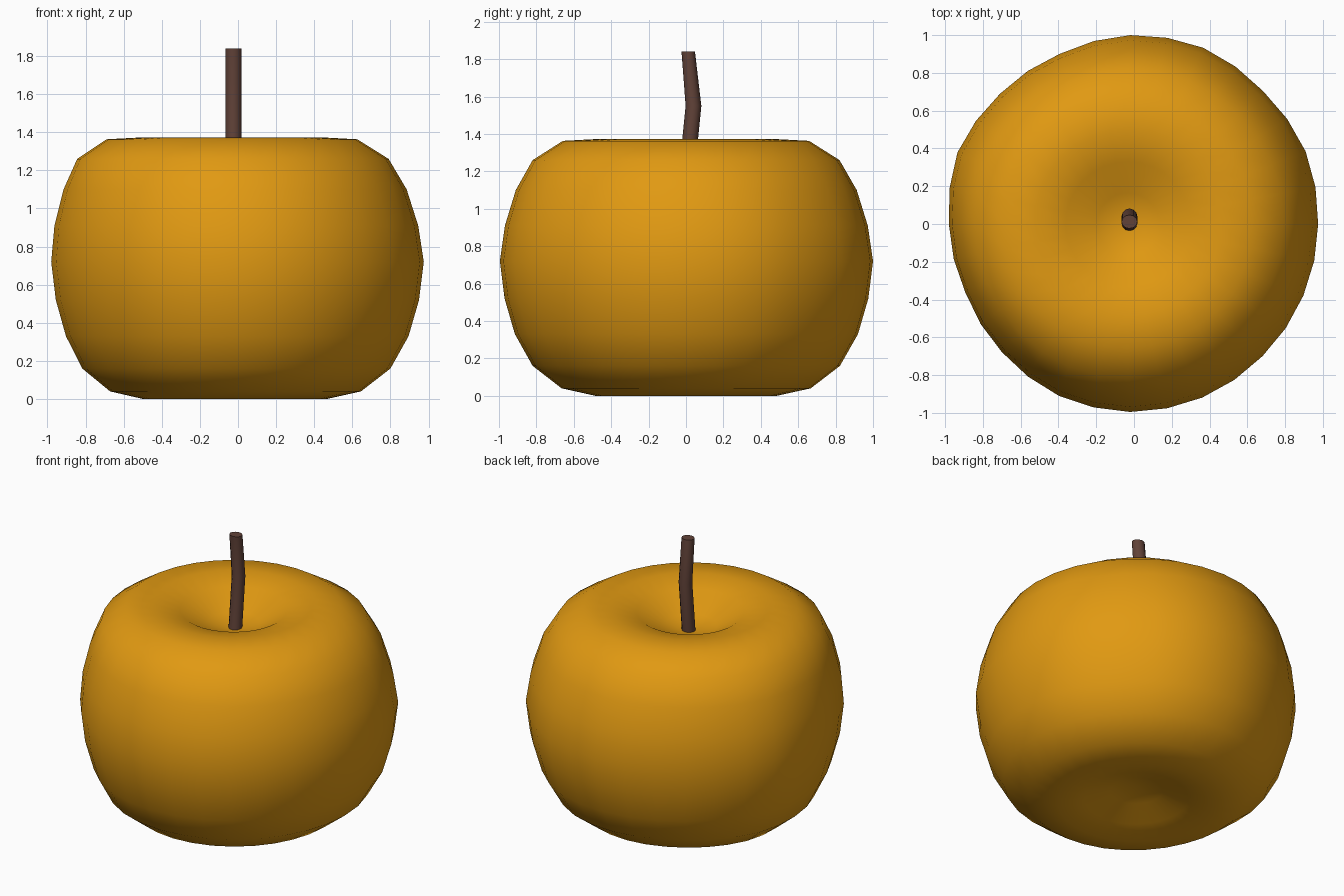
import bpy, bmesh, math

if "Cube" in bpy.data.objects:
    bpy.data.objects.remove(bpy.data.objects["Cube"])

SEG = 32
# (radius, height, lopsidedness) rings from the bottom dimple to the top dimple
PROFILE = [(0.16, 0.085, 0.3), (0.32, 0.03, 0.4), (0.485, 0.0, 0.5), (0.665, 0.04, 0.6),
           (0.82, 0.16, 0.8), (0.915, 0.33, 1), (0.97, 0.52, 1), (0.995, 0.72, 1),
           (0.968, 0.91, 0.8), (0.91, 1.10, 0.6), (0.82, 1.26, 0.2), (0.658, 1.363, 0),
           (0.49, 1.372, 0), (0.33, 1.335, 0), (0.165, 1.24, 0)]
BOTTOM, TOP = 0.11, 1.205
# gentle irregularity of the outline every 22.5 degrees
WOBBLE = [1.0, 1.01, 1.0, 1.015, 1.005, 0.98, 0.98, 0.995,
          0.965, 0.95, 0.965, 0.99, 1.0, 1.0, 0.995, 0.997]


def material(name, color):
    m = bpy.data.materials.new(name)
    m.diffuse_color = (*color, 1)
    m.use_nodes = True
    m.node_tree.nodes["Principled BSDF"].inputs["Base Color"].default_value = m.diffuse_color
    return m


def loft(name, rings, bottom, top, mat):
    """Skin a stack of rings and close both ends with a fan to a pole."""
    bm = bmesh.new()
    loops = [[bm.verts.new(p) for p in ring] for ring in rings]
    n = len(loops[0])
    lo, hi = bm.verts.new(bottom), bm.verts.new(top)
    for i in range(n):
        j = (i + 1) % n
        for a, b in zip(loops, loops[1:]):
            bm.faces.new((a[i], a[j], b[j], b[i]))
        bm.faces.new((lo, loops[0][j], loops[0][i]))
        bm.faces.new((hi, loops[-1][i], loops[-1][j]))
    me = bpy.data.meshes.new(name)
    bm.to_mesh(me)
    bm.free()
    me.materials.append(mat)
    ob = bpy.data.objects.new(name, me)
    bpy.context.collection.objects.link(ob)
    bpy.ops.object.select_all(action='DESELECT')
    ob.select_set(True)
    bpy.context.view_layer.objects.active = ob
    return ob


def outline(i):
    a, b = WOBBLE[i // 2 % 16], WOBBLE[(i + 1) // 2 % 16]
    return (a + b) / 2


# fruit body
rings = []
for r, z, w in PROFILE:
    ring = []
    for i in range(SEG):
        t = 2 * math.pi * i / SEG
        rr = r * (1 + w * (outline(i) - 1))
        ring.append((-0.02 - 0.012 * (1 - w) * (z > 0.7) + rr * math.cos(t), rr * math.sin(t), z))
    rings.append(ring)
loft("fruit_body", rings, (-0.02, 0, BOTTOM), (-0.025, 0, TOP), material("fruit_skin", (0.75, 0.32, 0.006)))
bpy.ops.object.shade_smooth()

# bent stem
path = [(0.005, 1.2), (0.04, 1.55), (0.012, 1.84)]
rings = [[(-0.024 + 0.042 * math.cos(2 * math.pi * i / 12),
           y + (0.042 if k < 2 else 0.036) * math.sin(2 * math.pi * i / 12), z) for i in range(12)]
         for k, (y, z) in enumerate(path)]
loft("stem", rings, (-0.024, path[0][0], 1.2), (-0.024, path[2][0], 1.84),
     material("stem_wood", (0.12, 0.055, 0.04)))
bpy.ops.object.shade_smooth_by_angle(angle=math.radians(40))
